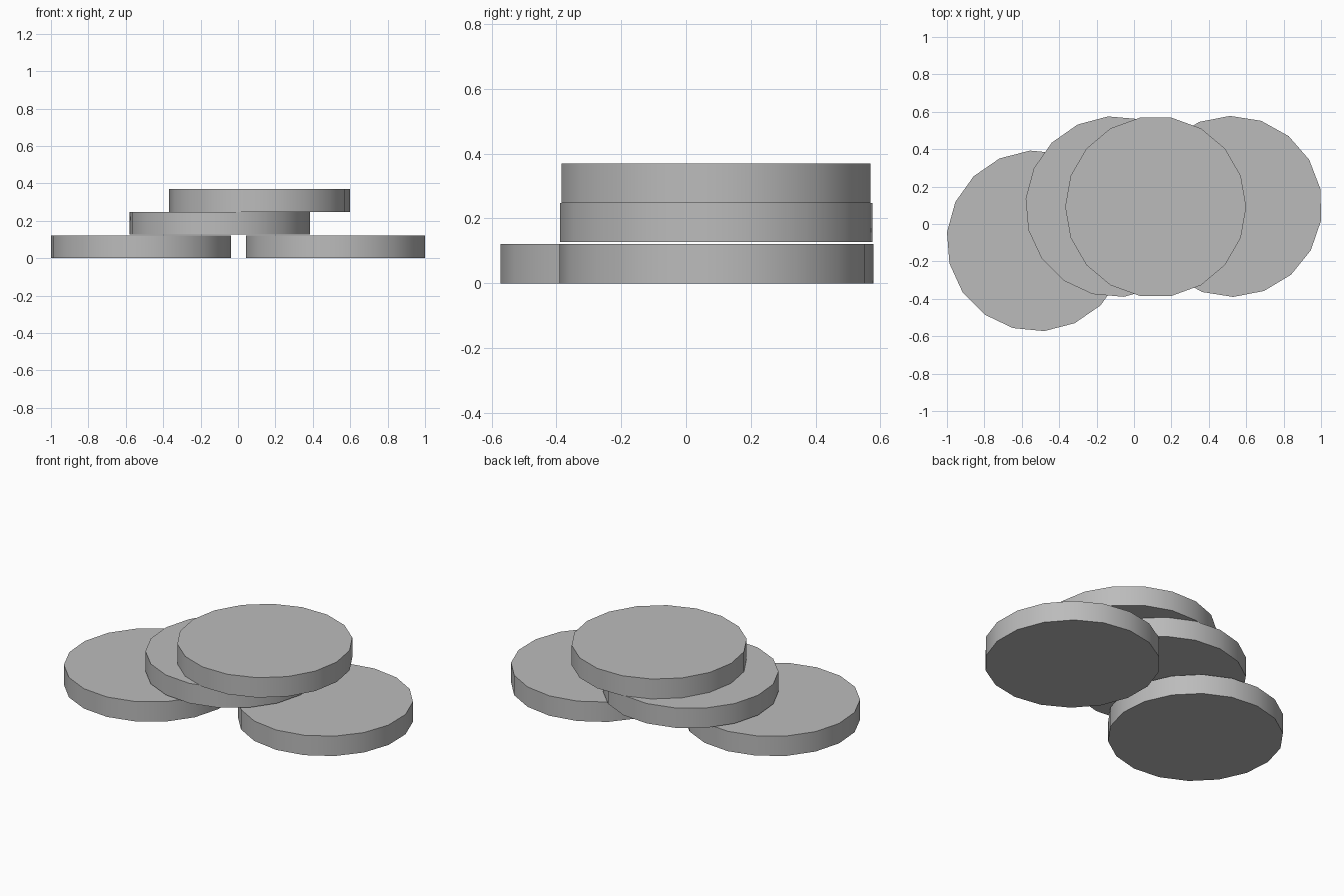
import bpy
import math

cube = bpy.data.objects.get("Cube")
if cube:
    bpy.data.objects.remove(cube, do_unlink=True)

RADIUS = 0.484
THICK = 0.121
SIDES = 18

# Plain grey for every disc
grey = bpy.data.materials.new("plain_grey")
grey.use_nodes = True
colour = (0.5, 0.5, 0.5, 1)
grey.diffuse_color = colour
grey.node_tree.nodes["Principled BSDF"].inputs["Base Color"].default_value = colour


def disc(name, x, y, base, turn):
    """Flat 18-sided disc; turn is the angle of its first corner from +x."""
    bpy.ops.mesh.primitive_cylinder_add(
        vertices=SIDES, radius=RADIUS, depth=THICK,
        location=(x, y, base + THICK / 2),
        rotation=(0, 0, math.radians(turn - 90)))
    obj = bpy.context.object
    obj.name = name
    obj.data.materials.append(grey)
    bpy.ops.object.shade_smooth_by_angle(angle=math.radians(30))
    return obj


# Two discs on the ground, two stacked across them
disc("right_ground_disc", -0.518, -0.09, 0, 14.5)
disc("left_ground_disc", 0.522, 0.094, 0, 11)
disc("middle_disc", -0.097, 0.093, 0.127, 15)
disc("top_disc", 0.116, 0.092, 0.248, 0)
